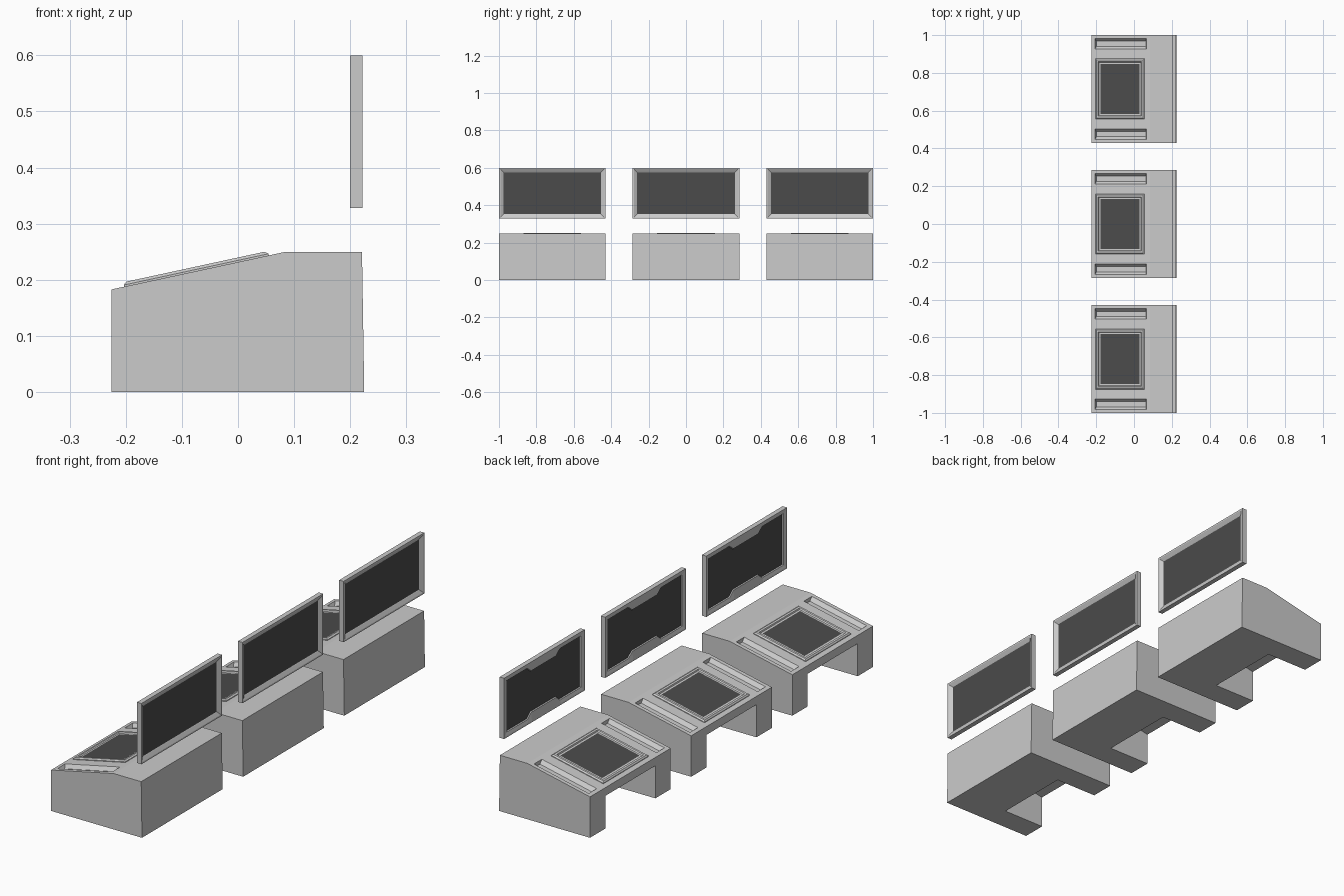
import bpy, bmesh, math
from mathutils import Matrix, Vector

if "Cube" in bpy.data.objects:
    bpy.data.objects.remove(bpy.data.objects["Cube"])

SPACING = 0.715
SLOPE = math.atan2(0.067, 0.31)

dark = bpy.data.materials.new("dark_glass")
dark.diffuse_color = (0.07, 0.07, 0.07, 1)
dark.use_nodes = True
dark.node_tree.nodes["Principled BSDF"].inputs["Base Color"].default_value = dark.diffuse_color
grey = bpy.data.materials.new("grey_casing")


def loft(name, loops, matrix=Matrix(), dark_caps=()):
    """Skin matching loops, cap both ends; listed caps (0, 1) are dark."""
    bm = bmesh.new()
    rows = [[bm.verts.new(matrix @ Vector(p)) for p in lp] for lp in loops]
    n = len(rows[0])
    for a, b in zip(rows, rows[1:]):
        for i in range(n):
            j = (i + 1) % n
            bm.faces.new((a[i], a[j], b[j], b[i]))
    for k, row in enumerate((rows[0], rows[-1])):
        bm.faces.new(row).material_index = int(k in dark_caps)
    bmesh.ops.recalc_face_normals(bm, faces=bm.faces)
    me = bpy.data.meshes.new(name)
    bm.to_mesh(me)
    bm.free()
    if dark_caps:
        me.materials.append(grey)
        me.materials.append(dark)
    ob = bpy.data.objects.new(name, me)
    bpy.context.collection.objects.link(ob)
    return ob


def prism(name, profile, y0, y1):
    return loft(name, [[(x, y, z) for x, z in profile] for y in (y0, y1)])


def rect(hx, hy, z):
    return [(-hx, -hy, z), (hx, -hy, z), (hx, hy, z), (-hx, hy, z)]


def on_slope(x, y):
    """Local frame lying on the sloped desk top."""
    z = 0.183 + (x + 0.225) * math.tan(SLOPE)
    return Matrix.Translation((x, y, z)) @ Matrix.Rotation(-SLOPE, 4, 'Y')


def cut(ob, cutter):
    cutter.hide_render = True
    cutter.hide_viewport = True
    m = ob.modifiers.new("cut", 'BOOLEAN')
    m.operation = 'DIFFERENCE'
    m.solver = 'EXACT'
    m.object = cutter


def repeat(ob):
    """Three stations in a row."""
    ob.location.y = -SPACING
    m = ob.modifiers.new("row", 'ARRAY')
    m.count = 3
    m.use_relative_offset = False
    m.use_constant_offset = True
    m.constant_offset_displace = (0, SPACING, 0)


# desk body with sloped top
desk = prism("desk", [(-0.225, 0), (0.225, 0), (0.221, 0.25), (0.085, 0.25), (-0.225, 0.183)], -0.285, 0.285)

# knee hole and the two recessed trays
cutters = [prism("knee_hole_cutter", [(-0.3, -0.1), (-0.017, -0.1), (-0.017, 0.19), (-0.225, 0.146), (-0.3, 0.13)],
                 -0.177, 0.177)]
for s in (-1, 1):
    cutters.append(loft("tray_cutter", [rect(0.135, 0.014, -0.016), rect(0.139, 0.028, 0), rect(0.139, 0.028, 0.01)],
                        on_slope(-0.071, s * 0.239)))
for c in cutters:
    c.location.y = -SPACING
    cut(desk, c)
repeat(desk)

# touch screen with raised border on the desk top
repeat(loft("desk_screen", [rect(0.132, 0.16, -0.004), rect(0.132, 0.16, 0.003), rect(0.126, 0.154, 0.008),
                            rect(0.117, 0.144, 0.008), rect(0.114, 0.140, 0.003), rect(0.106, 0.132, 0.003)],
            on_slope(-0.074, 0), dark_caps=(1,)))


# upright display: bezel on both sides, notched tabs on the operator side
def opening(x, hy, hz, tab=0.0):
    half = [(hy, -hz), (hy, hz), (0.115, hz), (0.088, hz - tab), (-0.088, hz - tab), (-0.115, hz)]
    pts = half + [(-hy, hz), (-hy, -hz), (-0.115, -hz), (-0.088, tab - hz), (0.088, tab - hz), (0.115, -hz)]
    return [(x, y, 0.464 + z) for y, z in pts]


repeat(loft("display", [opening(0.212, 0.261, 0.112), opening(0.214, 0.264, 0.115), opening(0.222, 0.278, 0.129),
                        opening(0.222, 0.285, 0.136), opening(0.200, 0.285, 0.136), opening(0.200, 0.278, 0.129),
                        opening(0.204, 0.264, 0.115, 0.022), opening(0.208, 0.261, 0.112, 0.022)],
            dark_caps=(0, 1)))
